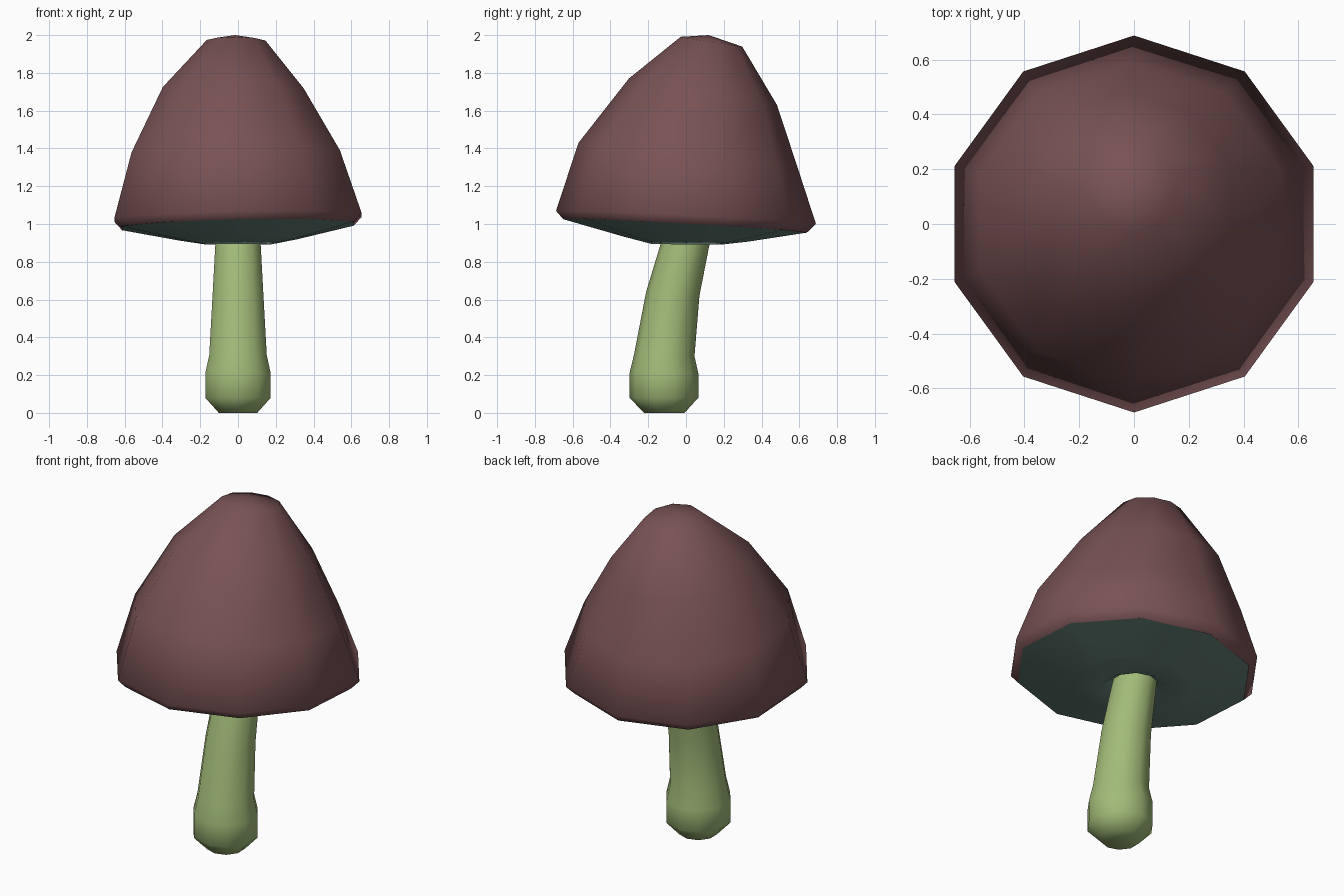
import bpy, bmesh, math

if "Cube" in bpy.data.objects:
    bpy.data.objects.remove(bpy.data.objects["Cube"])

SIDES = 10


def material(name, rgb):
    m = bpy.data.materials.new(name)
    m.diffuse_color = (*rgb, 1)
    m.use_nodes = True
    m.node_tree.nodes["Principled BSDF"].inputs["Base Color"].default_value = m.diffuse_color
    return m


def loft(name, rings, mat, start=None, end=None):
    """Skin decagon rings (cx, cy, z, radius, slope_x, slope_y), closed by optional tip points."""
    bm = bmesh.new()
    loops = []
    for cx, cy, z, r, sx, sy in rings:
        loop = []
        for i in range(SIDES):
            a = math.pi / 2 + math.tau * i / SIDES
            dx, dy = r * math.cos(a), r * math.sin(a)
            loop.append(bm.verts.new((cx + dx, cy + dy, z + sx * dx + sy * dy)))
        loops.append(loop)
    for lo, hi in zip(loops, loops[1:]):
        for i in range(SIDES):
            j = (i + 1) % SIDES
            bm.faces.new((lo[i], lo[j], hi[j], hi[i]))
    for tip, loop, flip in ((start, loops[0], True), (end, loops[-1], False)):
        if tip:
            v = bm.verts.new(tip)
            for i in range(SIDES):
                a, b = loop[i], loop[(i + 1) % SIDES]
                bm.faces.new((b, a, v) if flip else (a, b, v))
    me = bpy.data.meshes.new(name)
    bm.to_mesh(me)
    bm.free()
    me.shade_smooth()
    me.materials.append(mat)
    ob = bpy.data.objects.new(name, me)
    bpy.context.collection.objects.link(ob)
    return ob


cap_mat = material("cap_brown", (0.19, 0.085, 0.09))
gill_mat = material("gill_teal", (0.14, 0.24, 0.20))
stem_mat = material("stem_green", (0.36, 0.50, 0.19))

# Leaning bell-shaped cap with a small turned-in lip
loft("cap", [
    (0, -0.005, 0.99, 0.645, 0.02, -0.055),
    (0, 0, 1.035, 0.688, 0.02, -0.05),
    (-0.012, 0.01, 1.365, 0.58, 0.01, -0.11),
    (-0.025, 0.09, 1.70, 0.392, -0.01, -0.18),
    (-0.01, 0.135, 1.965, 0.163, -0.01, -0.16),
], cap_mat, end=(-0.015, 0.12, 2.0))

# Gill underside, bulging down and dimpled around the stem
loft("gills", [
    (0, 0, 0.945, 0.10, 0, 0),
    (0, 0, 0.892, 0.18, 0, -0.01),
    (0, 0, 0.92, 0.33, 0.01, -0.04),
    (0, -0.005, 0.99, 0.645, 0.02, -0.055),
], gill_mat, start=(0, 0, 0.97))

# Curved stem with a bulbous foot
loft("stem", [
    (0, -0.115, 0.0, 0.107, 0, 0),
    (0, -0.117, 0.08, 0.182, 0, 0),
    (0, -0.117, 0.21, 0.182, 0, 0),
    (0, -0.115, 0.305, 0.160, 0, -0.03),
    (0, -0.070, 0.63, 0.141, 0, -0.08),
    (0, -0.005, 0.89, 0.126, 0, -0.12),
    (0, 0.02, 0.98, 0.12, 0, -0.12),
], stem_mat, start=(0, -0.115, 0), end=(0, 0.02, 0.98))
